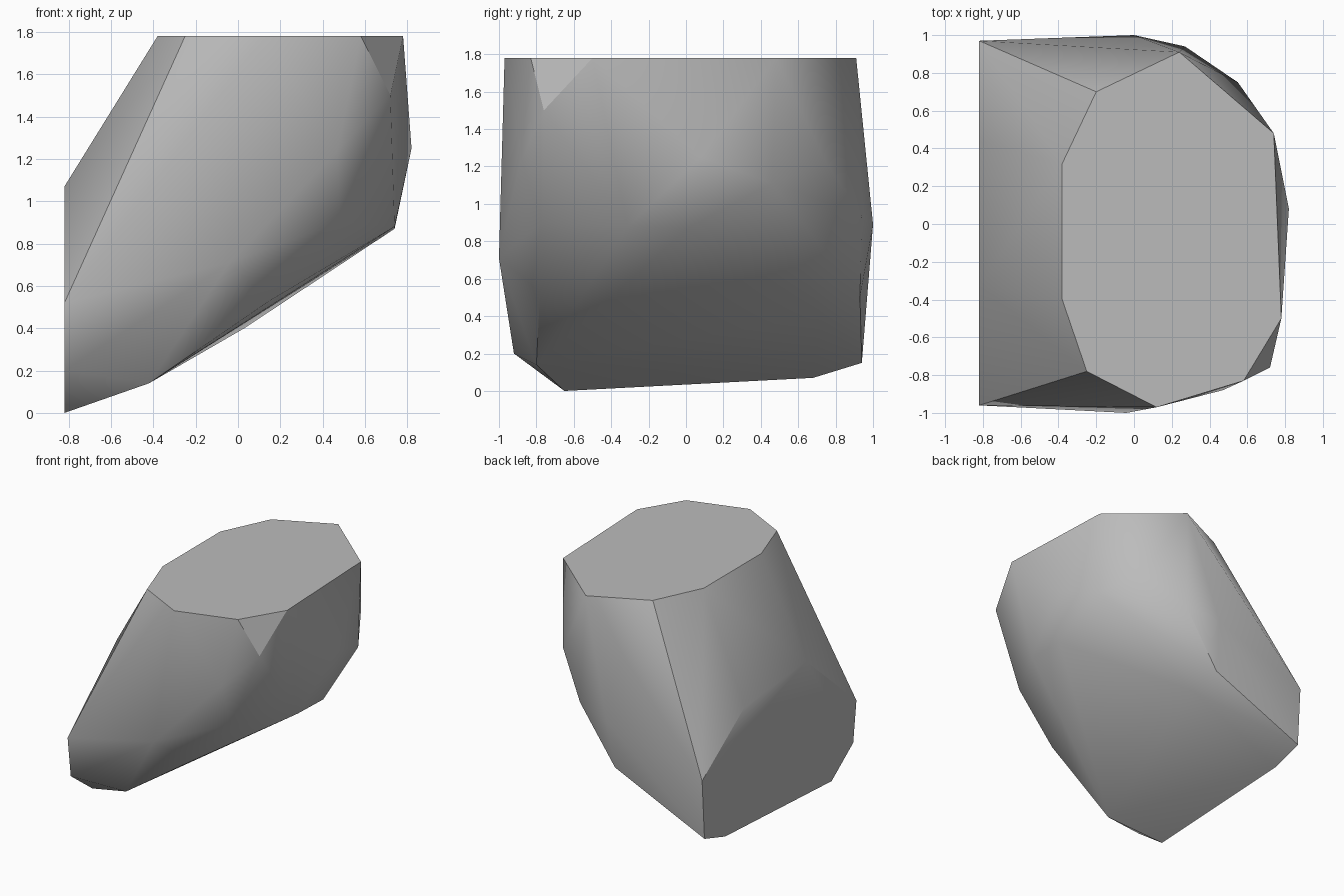
import bpy
import bmesh
import math

cube = bpy.data.objects.get("Cube")
if cube:
    bpy.data.objects.remove(cube, do_unlink=True)

# Stone colour
stone = bpy.data.materials.new("stone_grey")
stone.use_nodes = True
grey = (0.5, 0.5, 0.5, 1)
stone.diffuse_color = grey
stone.node_tree.nodes["Principled BSDF"].inputs["Base Color"].default_value = grey

TOP, SIDE = 1.78, -0.82
# Outline of the flat top (x, y)
top = [(-.38, -.40), (-.38, .32), (-.20, .70), (.24, .91), (.74, .48),
       (.78, -.50), (.58, -.83), (.12, -.97), (-.25, -.78)]
# Outline of the flat cut side (y, z)
side = [(.97, .62), (.44, 1.0), (-.33, 1.07), (-.96, .52),
        (-.92, .20), (-.65, 0), (.68, .07), (.94, .15)]
# Chipped corners round the belly and underside
corners = [(-.42, -.80, .14), (-.04, -1, .71), (.15, -.78, .53),
           (.47, -.88, 1.24), (.48, -.77, .90), (.72, -.76, 1.5),
           (.74, -.31, .88), (.74, .01, .87), (.82, .08, 1.25),
           (.73, .46, 1.11), (.55, .75, 1.22), (.27, .94, .94),
           (0, 1, .89), (-.03, .93, .50), (.03, .72, .40)]

# Rock: the skin stretched over all corners
bm = bmesh.new()
points = [(x, y, TOP) for x, y in top] + [(SIDE, y, z) for y, z in side] + corners
for p in points:
    bm.verts.new(p)
hull = bmesh.ops.convex_hull(bm, input=bm.verts)
bmesh.ops.delete(bm, geom=list(set(hull["geom_interior"] + hull["geom_unused"])), context="VERTS")
bmesh.ops.dissolve_limit(bm, angle_limit=math.radians(0.5), verts=bm.verts, edges=bm.edges)
bmesh.ops.recalc_face_normals(bm, faces=bm.faces)

mesh = bpy.data.meshes.new("rock")
bm.to_mesh(mesh)
bm.free()
mesh.materials.append(stone)
rock = bpy.data.objects.new("rock", mesh)
bpy.context.collection.objects.link(rock)

# Soft facets with crisp cut edges
bpy.context.view_layer.objects.active = rock
rock.select_set(True)
bpy.ops.object.shade_smooth_by_angle(angle=math.radians(30))
